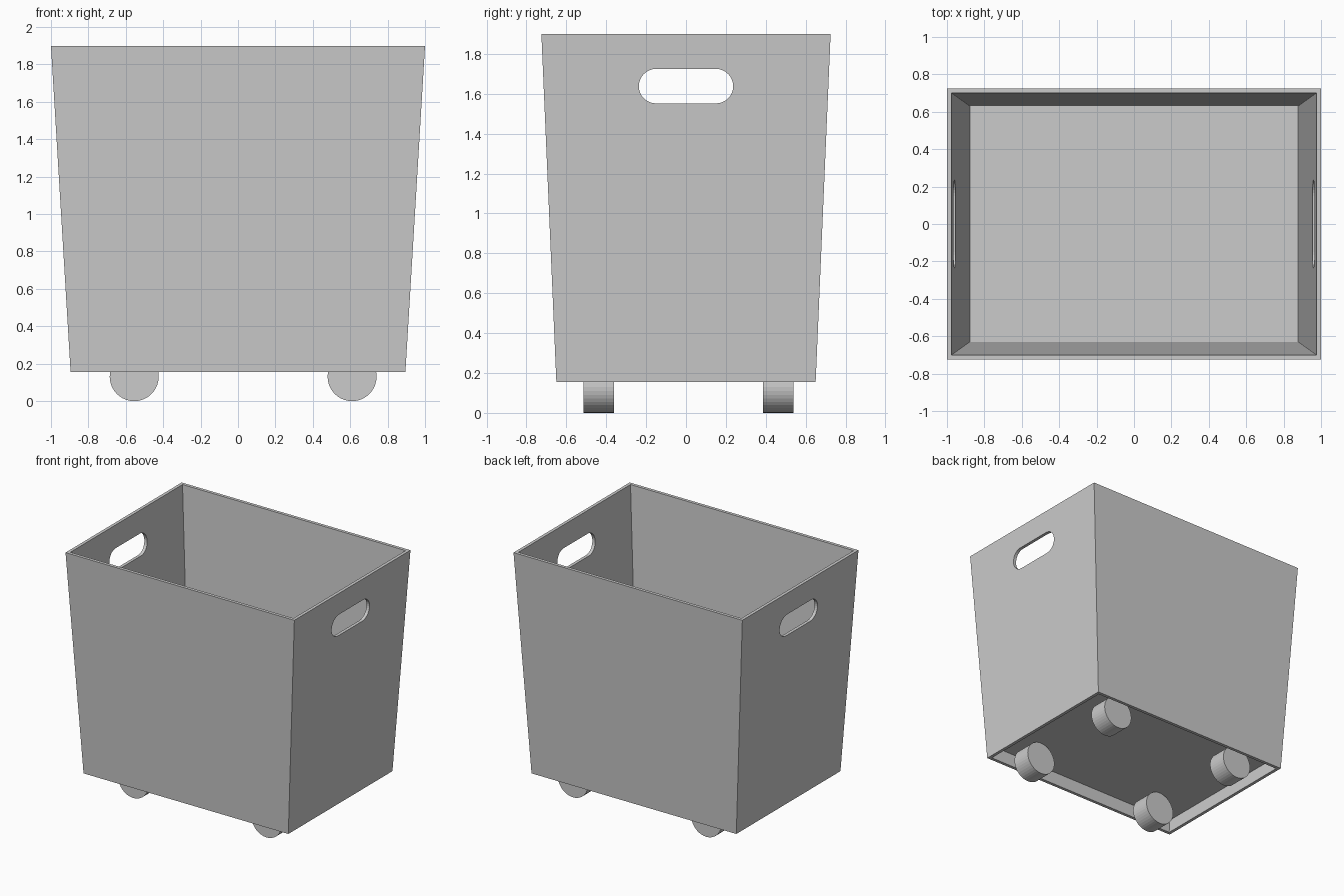
import bpy, bmesh, math

if "Cube" in bpy.data.objects:
    bpy.data.objects.remove(bpy.data.objects["Cube"])

BOTTOM, TOP = 0.155, 1.9
WALL = 0.025
FLOOR_LOW, FLOOR_HIGH = 0.262, 0.287


def make_object(name, bm):
    bmesh.ops.recalc_face_normals(bm, faces=bm.faces)
    mesh = bpy.data.meshes.new(name)
    bm.to_mesh(mesh)
    bm.free()
    obj = bpy.data.objects.new(name, mesh)
    bpy.context.collection.objects.link(obj)
    return obj


def ring(bm, z, inset):
    t = (z - BOTTOM) / (TOP - BOTTOM)
    x = 0.895 + 0.105 * t - inset
    y = 0.65 + 0.075 * t - inset
    return [bm.verts.new((sx * x, sy * y, z))
            for sx, sy in ((-1, -1), (1, -1), (1, 1), (-1, 1))]


# Tapered bin: one closed section with a raised floor and a recess below
bm = bmesh.new()
rings = [ring(bm, z, i) for z, i in (
    (FLOOR_LOW, WALL), (BOTTOM, WALL), (BOTTOM, 0),
    (TOP, 0), (TOP, WALL), (FLOOR_HIGH, WALL))]
for a, b in zip(rings, rings[1:]):
    for i in range(4):
        j = (i + 1) % 4
        bm.faces.new((a[i], a[j], b[j], b[i]))
bm.faces.new(rings[0])
bm.faces.new(rings[-1])
bin_body = make_object("bin_body", bm)

# Rounded slot cutter running through both end walls
bm = bmesh.new()
R, HALF, Z = 0.0865, 0.15, 1.638
outline = []
for side in (1, -1):
    for k in range(17):
        a = math.pi * k / 16 - math.pi / 2
        outline.append((side * (HALF + R * math.cos(a)), Z + side * R * math.sin(a)))
face = bm.faces.new([bm.verts.new((-1.2, y, z)) for y, z in outline])
ext = bmesh.ops.extrude_face_region(bm, geom=[face])
for v in ext["geom"]:
    if isinstance(v, bmesh.types.BMVert):
        v.co.x = 1.2
cutter = make_object("handle_cutter", bm)
cutter.hide_render = True
cutter.hide_set(True)

cut = bin_body.modifiers.new("handle_holes", "BOOLEAN")
cut.operation = "DIFFERENCE"
cut.solver = "EXACT"
cut.object = cutter

# Four wheels tucked under the floor
for xn, x in (("left", -0.555), ("right", 0.61)):
    for yn, y in (("front", -0.4375), ("back", 0.4625)):
        bpy.ops.mesh.primitive_cylinder_add(
            vertices=40, radius=0.131, depth=0.155,
            location=(x, y, 0.131), rotation=(math.pi / 2, 0, 0))
        bpy.context.object.name = f"{yn}_{xn}_wheel"
